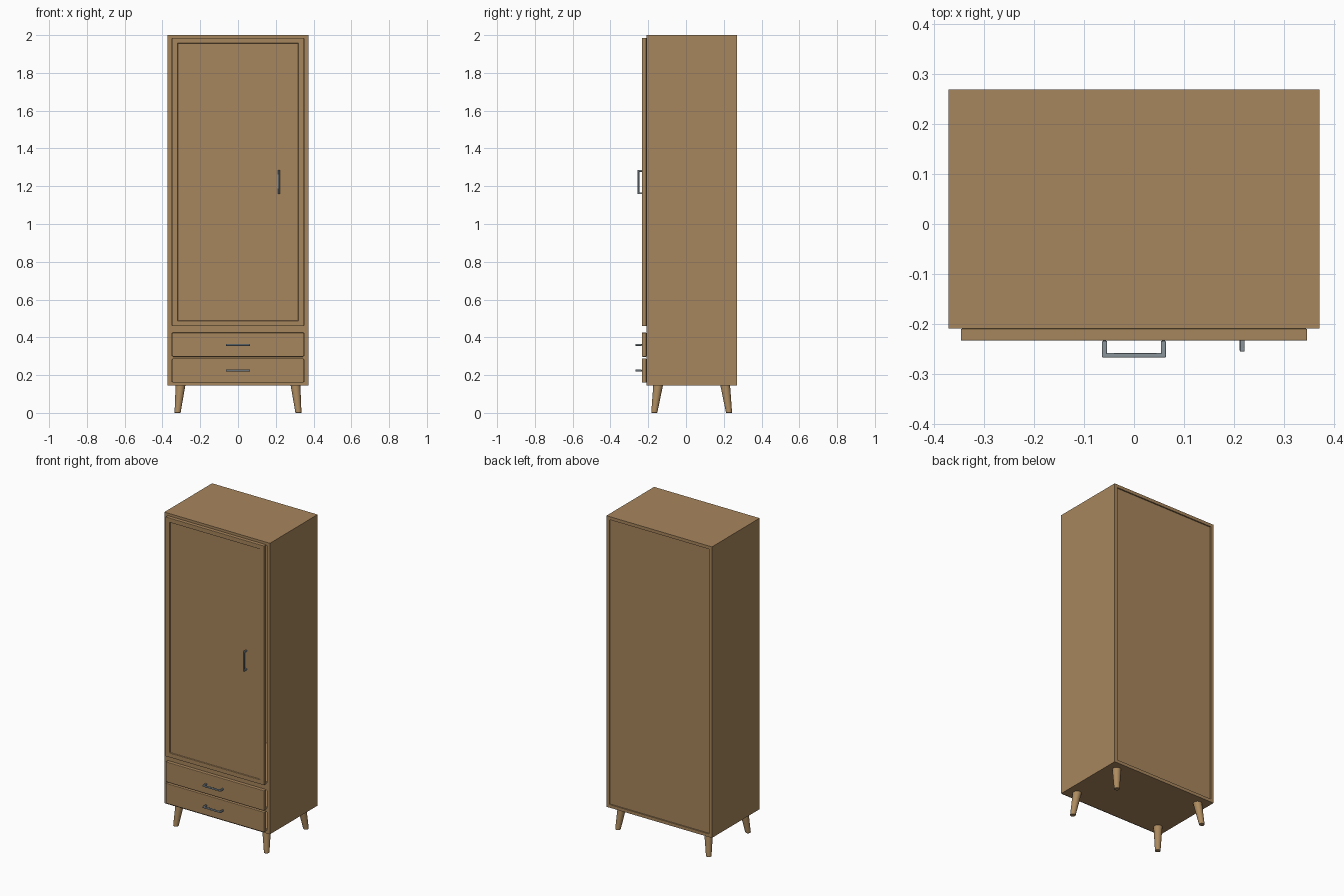
import bpy, bmesh
from mathutils import Vector

cube = bpy.data.objects.get("Cube")
if cube:
    bpy.data.objects.remove(cube, do_unlink=True)


def material(name, rgb):
    m = bpy.data.materials.new(name)
    m.use_nodes = True
    m.diffuse_color = (*rgb, 1)
    m.node_tree.nodes["Principled BSDF"].inputs["Base Color"].default_value = (*rgb, 1)
    return m


wood = material("oak_wood", (0.39, 0.24, 0.11))
leg_wood = material("leg_wood", (0.42, 0.26, 0.115))
metal = material("grey_metal", (0.25, 0.30, 0.33))


def finish(bm, name, mat, bevel=0, smooth=False):
    bmesh.ops.recalc_face_normals(bm, faces=bm.faces)
    mesh = bpy.data.meshes.new(name)
    bm.to_mesh(mesh)
    bm.free()
    mesh.materials.append(mat)
    obj = bpy.data.objects.new(name, mesh)
    bpy.context.collection.objects.link(obj)
    if bevel:
        mod = obj.modifiers.new("soft_edges", "BEVEL")
        mod.width = bevel
        mod.segments = 2
    if smooth:
        bpy.ops.object.select_all(action="DESELECT")
        obj.select_set(True)
        bpy.context.view_layer.objects.active = obj
        bpy.ops.object.shade_smooth_by_angle()
    return obj


def add_box(bm, low, high):
    low, high = Vector(low), Vector(high)
    verts = bmesh.ops.create_cube(bm, size=1)["verts"]
    for v in verts:
        v.co = (low + high) / 2 + v.co * (high - low)


def recess(bm, side, border, depth):
    """Inset the face looking along y in the given direction and push it in."""
    bm.normal_update()
    face = max(bm.faces, key=lambda f: f.normal.y * side)
    bmesh.ops.inset_region(bm, faces=[face], thickness=border, use_even_offset=True)
    floor = bmesh.ops.extrude_discrete_faces(bm, faces=[face])["faces"][0]
    for v in floor.verts:
        v.co.y -= side * depth


FRONT, BACK = -0.21, 0.27
FACE = -0.234
HALF = 0.347

# Carcass: hollow at the front, shallow recessed back panel
bm = bmesh.new()
add_box(bm, (-0.372, FRONT, 0.145), (0.372, BACK, 2))
recess(bm, 1, 0.02, 0.008)
recess(bm, -1, 0.02, 0.45)
finish(bm, "cabinet_body", wood)

# Rails behind the gaps between door and drawers
for name, low, high in (("door_rail", 0.42, 0.465), ("drawer_rail", 0.28, 0.305)):
    bm = bmesh.new()
    add_box(bm, (-0.353, FRONT, low), (0.353, 0.25, high))
    finish(bm, name, wood)

# Door with a recessed centre panel
bm = bmesh.new()
add_box(bm, (-HALF, FACE, 0.46), (HALF, FRONT, 1.985))
recess(bm, -1, 0.028, 0.008)
finish(bm, "door", wood, 0.002)

# Drawer fronts
for name, low, high in (("upper_drawer", 0.297, 0.425), ("lower_drawer", 0.16, 0.288)):
    bm = bmesh.new()
    add_box(bm, (-HALF, FACE, low), (HALF, FRONT, high))
    finish(bm, name, wood, 0.003)


def handle(name, centre, upright, reach, root):
    """Bar on two posts; reach is the outermost y, root the y of the mount."""
    bm = bmesh.new()
    long, thick = 0.064, 0.005

    def piece(a, b, y0, y1):
        x, z = ((-thick, thick), (a, b)) if upright else ((a, b), (-thick, thick))
        add_box(bm, (centre[0] + x[0], y0, centre[1] + z[0]),
                (centre[0] + x[1], y1, centre[1] + z[1]))

    piece(-long, long, reach, reach + 0.009)
    for a in (-long, long - 2 * thick):
        piece(a, a + 2 * thick, reach + 0.004, root)
    finish(bm, name, metal, 0.002, True)


handle("door_handle", (0.217, 1.222), True, -0.256, -0.224)
handle("upper_drawer_handle", (0, 0.36), False, -0.268, FACE)
handle("lower_drawer_handle", (0, 0.224), False, -0.268, FACE)

# Splayed tapered legs
MID = (FRONT + BACK) / 2
for side, sx in (("left", 1), ("right", -1)):
    for end, sy in (("front", -1), ("back", 1)):
        top = Vector((sx * 0.304, MID + sy * 0.177, 0.15))
        foot = Vector((sx * 0.320, MID + sy * 0.198, 0.0))
        bm = bmesh.new()
        bmesh.ops.create_cone(bm, cap_ends=True, segments=24,
                              radius1=0.016, radius2=0.026, depth=1)
        for v in bm.verts:
            spine = foot.lerp(top, v.co.z + 0.5)
            v.co = spine + Vector((v.co.x, v.co.y, 0))
        finish(bm, f"{end}_{side}_leg", leg_wood, 0.002, True)
